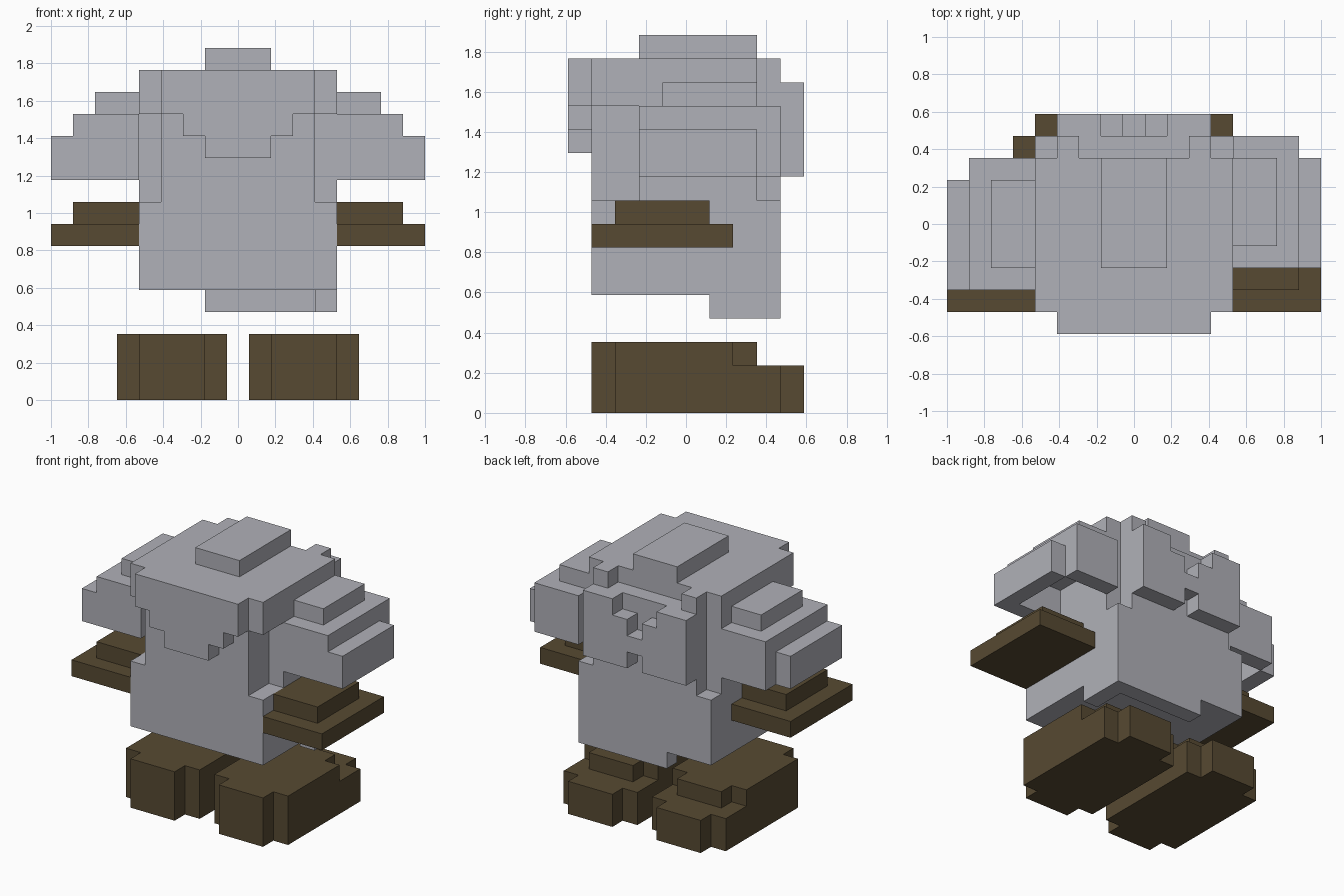
import bpy, bmesh

UNIT = 2 / 17          # edge of one block
MID = 8.5              # x offset that turns half steps into whole cells

cube = bpy.data.objects.get("Cube")
if cube:
    bpy.data.objects.remove(cube, do_unlink=True)


def material(name, rgb):
    m = bpy.data.materials.new(name)
    m.use_nodes = True
    m.diffuse_color = (*rgb, 1)
    m.node_tree.nodes["Principled BSDF"].inputs["Base Color"].default_value = (*rgb, 1)
    return m


GREY = material("pale_grey", (0.434, 0.439, 0.479))
BROWN = material("dark_brown", (0.095, 0.068, 0.032))


def box(x0, x1, y0, y1, z0, z1):
    """Cells filled by a block-aligned box."""
    return {(i, j, k)
            for i in range(int(x0 + MID), int(x1 + MID))
            for j in range(y0, y1) for k in range(z0, z1)}


def mirror(cells):
    return {(16 - i, j, k) for i, j, k in cells}


def both(*args):
    b = box(*args)
    return b | mirror(b)


# Torso: wide base, inset corners above, and a short hem at the back
torso = box(-4.5, 4.5, -4, 4, 5, 9) | box(-3.5, 3.5, -4, 4, 9, 13)
torso |= both(3.5, 4.5, -2, 3, 9, 13)
torso |= box(3.5, 4.5, 1, 4, 4, 5) | box(-1.5, 3.5, 3, 4, 4, 5)

# Head cover: cap, crown and stepped fringe at the front
head = box(-4.5, 4.5, -4, 3, 13, 15) | box(-2.5, 2.5, 3, 4, 13, 14)
head |= both(2.5, 3.5, 3, 4, 13, 15)
head |= box(-1.5, 1.5, -2, 3, 15, 16)
for step in range(3):
    half = 1.5 + step
    head |= box(-half, half, -5, -4, 11 + step, 12 + step)
head |= box(-3.5, 3.5, -5, -4, 14, 15)

# Back panel with a stepped notch above and a small one below
back = box(-3.5, 3.5, 4, 5, 10, 14)
back -= box(-1.5, 1.5, 4, 5, 13, 14)
back -= box(-0.5, 0.5, 4, 5, 12, 13) | box(-0.5, 0.5, 4, 5, 10, 11)

# Sleeves: stepped shells, open underneath
left_sleeve = (box(4.5, 7.5, -2, 4, 10, 13) | box(7.5, 8.5, -2, 3, 10, 12)
               | box(4.5, 6.5, -1, 3, 13, 14)) - box(4.5, 7.5, -1, 3, 10, 12)
right_sleeve = (box(-7.5, -4.5, -3, 3, 10, 13) | box(-8.5, -7.5, -3, 2, 10, 12)
                | box(-6.5, -4.5, -2, 2, 13, 14)) - box(-7.5, -4.5, -2, 2, 10, 12)

# Hands and feet
left_hand = box(4.5, 8.5, -4, 2, 7, 8) | box(4.5, 7.5, -3, 1, 8, 9)
left_foot = (box(0.5, 5.5, -3, 4, 0, 2) | box(1.5, 4.5, -4, 5, 0, 2)
             | box(0.5, 5.5, -3, 2, 2, 3) | box(1.5, 4.5, -4, 3, 2, 3))

PARTS = {
    "torso": (torso, GREY),
    "head_cover": (head, GREY),
    "back_panel": (back, GREY),
    "left_sleeve": (left_sleeve, GREY),
    "right_sleeve": (right_sleeve, GREY),
    "left_hand": (left_hand, BROWN),
    "right_hand": (mirror(left_hand), BROWN),
    "left_foot": (left_foot, BROWN),
    "right_foot": (mirror(left_foot), BROWN),
}
FILLED = set().union(*(cells for cells, _ in PARTS.values()))


def build(name, cells, mat):
    """Skin the exposed sides of the cells, then merge flat areas."""
    bm = bmesh.new()
    for cell in sorted(cells):
        for axis in range(3):
            for side in (0, 1):
                near = list(cell)
                near[axis] += 2 * side - 1
                if tuple(near) in FILLED:
                    continue
                u, v = (axis + 1) % 3, (axis + 2) % 3
                ring = []
                for du, dv in ((0, 0), (1, 0), (1, 1), (0, 1)):
                    p = list(cell)
                    p[axis] += side
                    p[u] += du
                    p[v] += dv
                    ring.append(bm.verts.new(((p[0] - MID) * UNIT, p[1] * UNIT, p[2] * UNIT)))
                bm.faces.new(ring if side else ring[::-1])
    bmesh.ops.remove_doubles(bm, verts=bm.verts, dist=UNIT / 100)
    bmesh.ops.dissolve_limit(bm, angle_limit=0.01, verts=bm.verts, edges=bm.edges)
    mesh = bpy.data.meshes.new(name)
    bm.to_mesh(mesh)
    bm.free()
    mesh.materials.append(mat)
    bpy.context.collection.objects.link(bpy.data.objects.new(name, mesh))


for part, (cells, mat) in PARTS.items():
    build(part, cells, mat)
